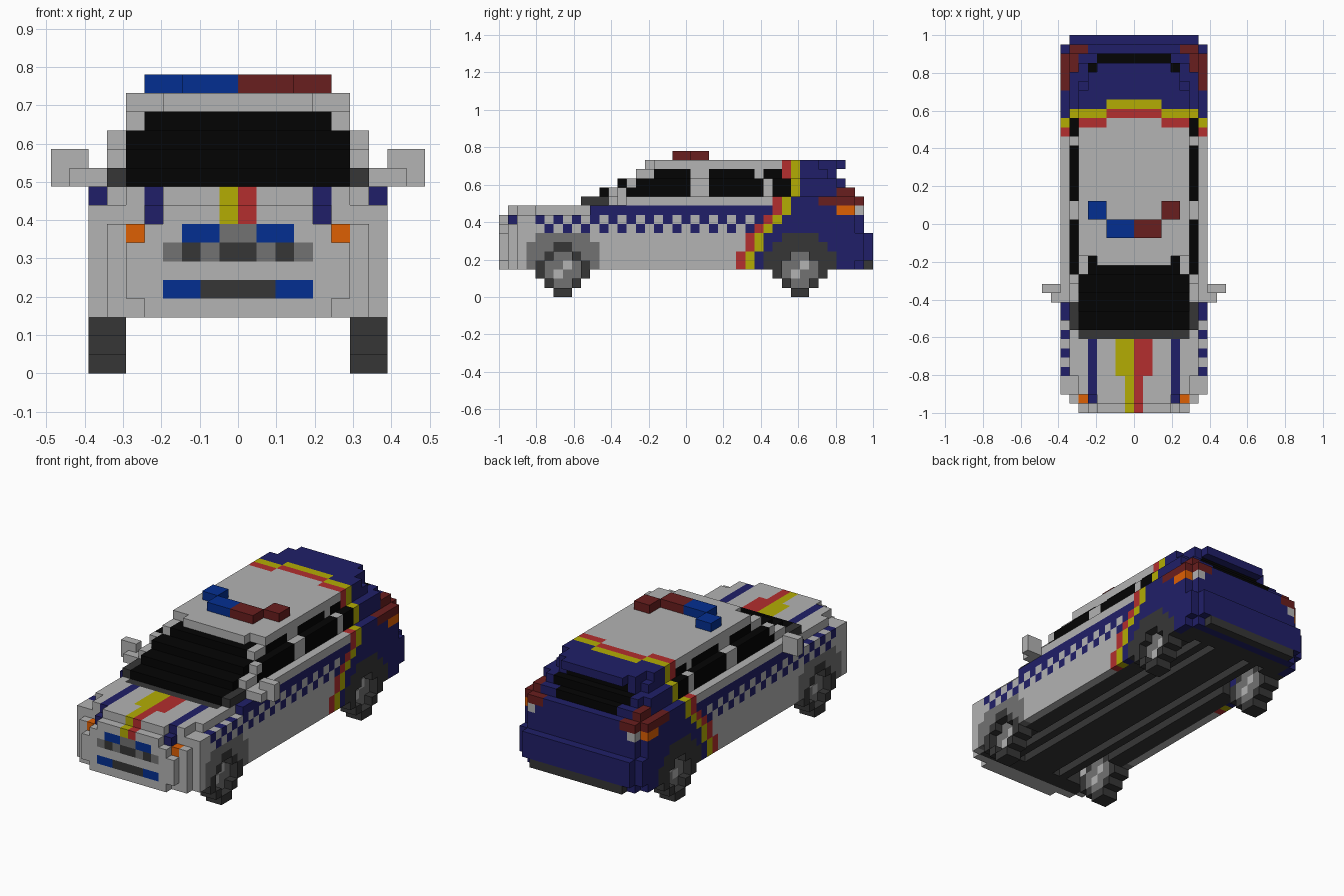
import bpy, bmesh

if "Cube" in bpy.data.objects:
    bpy.data.objects.remove(bpy.data.objects["Cube"], do_unlink=True)

V = 2 / 41          # edge of one block
NY = 41             # blocks from nose to tail

# Colours, given as sRGB bytes
PALETTE = {
    "light_grey": (179, 179, 179), "black": (4, 4, 4), "dark_grey": (54, 54, 54),
    "mid_grey": (114, 114, 114), "navy": (32, 31, 104), "bright_blue": (4, 47, 145),
    "dark_red": (105, 30, 30), "red": (179, 46, 46), "yellow": (179, 172, 4),
    "orange": (222, 96, 4),
}


def linear(c):
    c /= 255
    return c / 12.92 if c <= 0.04045 else ((c + 0.055) / 1.055) ** 2.4


mats = {}
for name, rgb in PALETTE.items():
    m = bpy.data.materials.new(name)
    col = tuple(linear(c) for c in rgb) + (1,)
    m.use_nodes = True
    m.diffuse_color = col
    bsdf = m.node_tree.nodes["Principled BSDF"]
    bsdf.inputs["Base Color"].default_value = col
    bsdf.inputs["Roughness"].default_value = 0.8
    mats[name] = m

cells = {}          # (x, y, z) -> (part, colour)


def side(x):
    """Distance in whole blocks from the centre line."""
    return x if x >= 0 else -x - 1


def box(part, colour, xs, ys, zs):
    for x in range(*xs):
        for y in range(*ys):
            for z in range(*zs):
                cells[x, y, z] = (part, colour)


def slab(part, colour, half, ys, zs):
    box(part, colour, (-half, half), ys, zs)


def pair(part, colour, a, ys, zs):
    """The same box on both sides of the car."""
    box(part, colour, a, ys, zs)
    box(part, colour, (-a[1], -a[0]), ys, zs)


def paint(part, colour, test):
    """Recolour the blocks for which test(a, x, y, z) holds."""
    for (x, y, z) in cells:
        if test(side(x), x, y, z):
            cells[x, y, z] = (part, colour)


def carve(test):
    for k in [k for k in cells if test(side(k[0]), *k)]:
        del cells[k]


# Body layers: half width, y range, z range
for half, ys, zs in [
    (5, (0, 1), (3, 4)), (6, (0, 1), (4, 7)), (5, (0, 1), (7, 8)), (4, (0, 1), (8, 9)),
    (7, (1, 2), (3, 8)), (5, (1, 2), (8, 9)), (4, (1, 2), (9, 10)),
    (8, (2, 39), (3, 9)), (7, (39, 40), (3, 4)), (8, (39, 40), (4, 7)), (7, (39, 40), (7, 10)),
    (6, (40, 41), (3, 4)), (7, (40, 41), (4, 7)),
    (6, (2, 4), (9, 10)), (7, (4, 10), (9, 10)), (8, (10, 39), (9, 10)),
    (7, (9, 40), (10, 11)), (8, (12, 39), (10, 11)),
    (6, (11, 12), (11, 12)), (7, (12, 39), (11, 12)),
    (6, (13, 14), (12, 13)), (7, (14, 37), (12, 13)), (6, (37, 38), (12, 13)),
    (6, (15, 36), (13, 14)), (5, (36, 37), (13, 14)),
    (4, (16, 17), (14, 15)), (6, (17, 35), (14, 15)), (5, (35, 37), (14, 15)), (4, (37, 38), (14, 15)),
]:
    slab("body", "light_grey", half, ys, zs)

# Slanting red and yellow band with the navy tail behind it
BAND = {3: 26, 4: 26, 5: 27, 6: 27, 7: 28, 8: 29, 9: 30, 10: 30, 11: 31, 12: 31, 13: 31, 14: 31}


def band(a, y, z):
    return y - BAND[z] - (1 if z == 14 and a < 3 else 0)


paint("body", "red", lambda a, x, y, z: band(a, y, z) == 0)
paint("body", "yellow", lambda a, x, y, z: band(a, y, z) == 1)
paint("body", "navy", lambda a, x, y, z: band(a, y, z) > 1)

# Side belt and chequered rows
paint("body", "navy", lambda a, x, y, z: a == 7 and z == 9 and 10 <= y < 30)
paint("body", "navy", lambda a, x, y, z: a == 7 and z == 8 and 4 <= y < 29 and y % 2 == 0)
paint("body", "navy", lambda a, x, y, z: a == 7 and z == 7 and 5 <= y < 28 and y % 2 == 1)

# Bonnet stripes
paint("body", "navy", lambda a, x, y, z: a == 4 and z >= 8 and y < 8)
for colour, sgn in (("yellow", -1), ("red", 1)):
    paint("body", colour, lambda a, x, y, z: z >= 8 and y < 8
          and (x >= 0) == (sgn > 0) and a < (2 if y >= 4 else 1))

# Nose: lamps, grille, lower intake, indicators
paint("grille", "mid_grey", lambda a, x, y, z: y == 0 and ((z == 7 and a == 0) or (z == 6 and a < 4)))
paint("grille", "dark_grey", lambda a, x, y, z: y == 0 and ((z == 6 and a in (0, 2)) or (z == 4 and a < 2)))
paint("front_lamps", "bright_blue", lambda a, x, y, z: y == 0
      and ((z == 7 and a in (1, 2)) or (z == 4 and a in (2, 3))))
paint("indicators", "orange", lambda a, x, y, z: y == 1 and z == 7 and a == 5)

# Cowl and windscreen
paint("cowl", "dark_grey", lambda a, x, y, z: (z == 9 and y == 8 and a < 6)
      or (z == 10 and a == 6 and 9 <= y < 12))
paint("windscreen", "black", lambda a, x, y, z: 9 <= y < 18
      and ((10 <= z < 13 and a < 6) or (z == 13 and a < 5)))

# Side windows: z -> y ranges
SIDE = {11: [(14, 21), (23, 29), (30, 32)],
        12: [(15, 21), (23, 29), (30, 32)],
        13: [(17, 21), (23, 28), (29, 31)]}
paint("side_windows", "black", lambda a, x, y, z: z in SIDE and a == (5 if z == 13 else 6)
      and any(p <= y < q for p, q in SIDE[z]))

# Rear window
paint("rear_window", "black", lambda a, x, y, z: y >= 36
      and ((z == 11 and a < 4 and y == 38) or (z == 12 and a < 5 and y == 37)
           or (z == 13 and a < 4)))

# Tail lamps and rear bumper
paint("tail_lamps", "dark_red", lambda a, x, y, z: (z == 11 and a == 6 and y >= 37)
      or (z == 10 and ((a == 7 and y >= 35) or (a in (5, 6) and y == 39))))
paint("tail_lamps", "orange", lambda a, x, y, z: z == 9 and a == 7 and 37 <= y < 39)
paint("tail_lamps", "light_grey", lambda a, x, y, z: z == 9 and a == 6 and y == 39)
paint("rear_bumper", "dark_grey", lambda a, x, y, z: z == 3 and y == 40)

# Underside with lengthwise channels and open wheel wells
paint("underside", "dark_grey", lambda a, x, y, z: z == 3 and a < 7 and 2 <= y < 39)
paint("underside", "dark_grey", lambda a, x, y, z: 3 < z < 7 and a < 6 and 3 <= y < 39)
carve(lambda a, x, y, z: z == 3 and a in (2, 4) and 4 <= y < 37)

# Wheel arches and wheels
for name, c, colour, arch in (("front", 7, "mid_grey", {3: 4, 4: 4, 5: 4, 6: 3}),
                              ("rear", 33, "dark_grey", {3: 4, 4: 4, 5: 3, 6: 2})):
    paint(name + "_arches", colour, lambda a, x, y, z: a == 7 and z in arch
          and abs(y - c + 0.5) < arch[z])
    carve(lambda a, x, y, z: a == 5 and 3 <= z < 5 and abs(y - c + 0.5) < 3)
    for dy in range(-3, 3):
        for z in range(6):
            r = abs(dy + 0.5) + abs(z - 2.5)
            y = c + dy
            if r <= 2:      # recessed hub
                spoke = (dy, z) in ((-1, 2), (0, 3))
                pair(name + "_hubs", "light_grey" if spoke else "mid_grey", (6, 7), (y, y + 1), (z, z + 1))
                for x in (7, -8):
                    cells.pop((x, y, z), None)
            elif r <= 3:
                pair(name + "_tyres", "dark_grey", (6, 8), (y, y + 1), (z, z + 1))

# Door mirrors
pair("mirrors", "light_grey", (7, 9), (12, 13), (10, 11))
pair("mirrors", "light_grey", (8, 10), (13, 14), (10, 12))

# Roof light bar
for colour, inner, outer in (("bright_blue", (-3, 0), (-5, -3)), ("dark_red", (0, 3), (3, 5))):
    box("light_bar", colour, inner, (19, 21), (15, 16))
    box("light_bar", colour, outer, (21, 23), (15, 16))

# Outer faces of the blocks, one object per part
FACES = {
    (1, 0, 0): ((1, 0, 0), (1, 1, 0), (1, 1, 1), (1, 0, 1)),
    (-1, 0, 0): ((0, 0, 0), (0, 0, 1), (0, 1, 1), (0, 1, 0)),
    (0, 1, 0): ((0, 1, 0), (0, 1, 1), (1, 1, 1), (1, 1, 0)),
    (0, -1, 0): ((0, 0, 0), (1, 0, 0), (1, 0, 1), (0, 0, 1)),
    (0, 0, 1): ((0, 0, 1), (1, 0, 1), (1, 1, 1), (0, 1, 1)),
    (0, 0, -1): ((0, 0, 0), (0, 1, 0), (1, 1, 0), (1, 0, 0)),
}
for part in sorted({p for p, _ in cells.values()}):
    bm, verts, slots = bmesh.new(), {}, []
    for (x, y, z), (p, colour) in cells.items():
        if p != part:
            continue
        if colour not in slots:
            slots.append(colour)
        for (dx, dy, dz), corners in FACES.items():
            if (x + dx, y + dy, z + dz) in cells:
                continue
            loop = []
            for i, j, k in corners:
                key = (x + i, y + j, z + k)
                if key not in verts:
                    verts[key] = bm.verts.new((key[0] * V, (key[1] - NY / 2) * V, key[2] * V))
                loop.append(verts[key])
            bm.faces.new(loop).material_index = slots.index(colour)
    mesh = bpy.data.meshes.new(part)
    bm.to_mesh(mesh)
    bm.free()
    for s in slots:
        mesh.materials.append(mats[s])
    bpy.context.collection.objects.link(bpy.data.objects.new(part, mesh))
